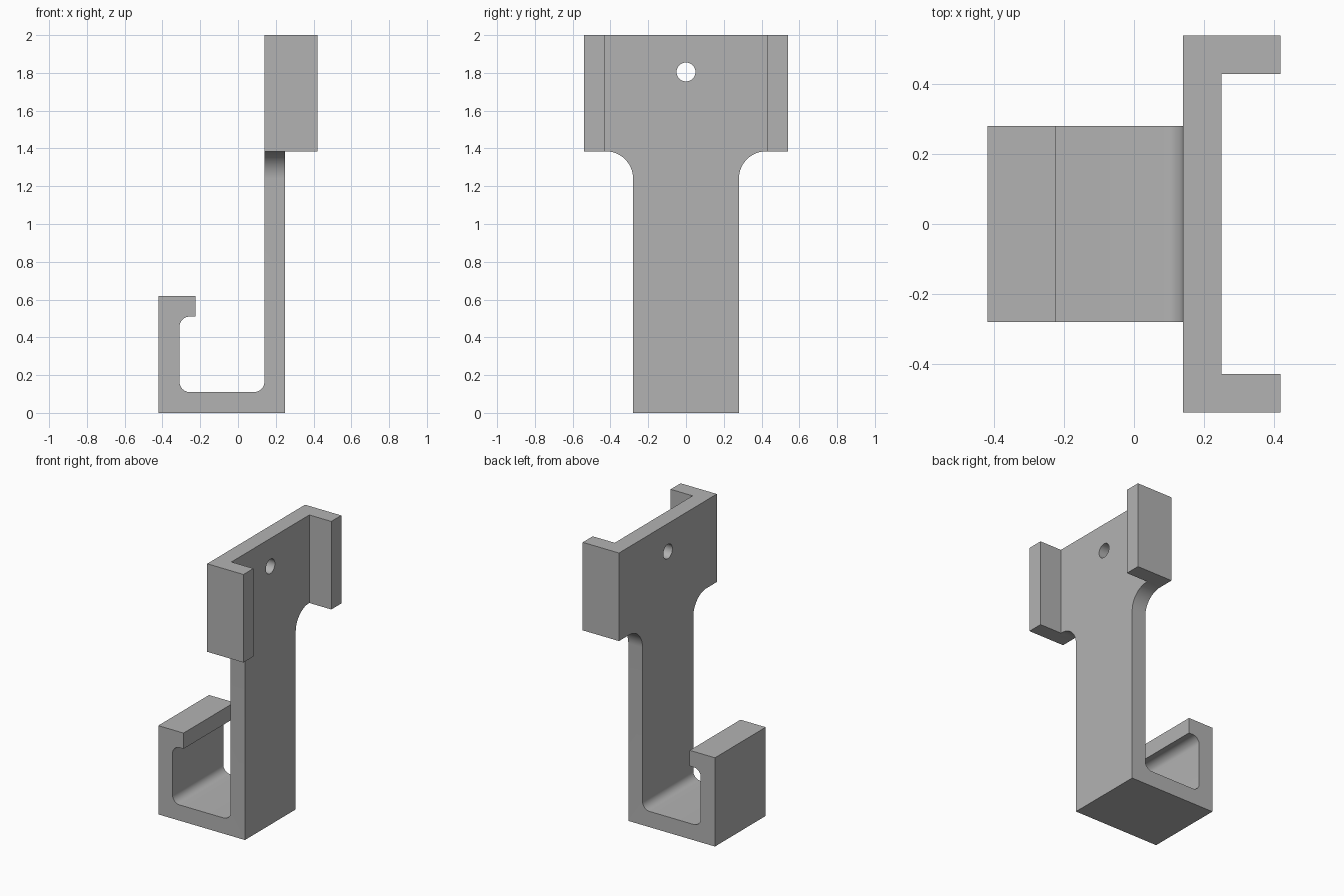
import bpy
import bmesh
from math import cos, sin, radians
from mathutils import Matrix, Vector

if "Cube" in bpy.data.objects:
    bpy.data.objects.remove(bpy.data.objects["Cube"], do_unlink=True)

grey = bpy.data.materials.new("grey_plastic")
grey.use_nodes = True
grey.diffuse_color = (0.45, 0.45, 0.45, 1)
grey.node_tree.nodes["Principled BSDF"].inputs["Base Color"].default_value = grey.diffuse_color


def arc(cx, cz, radius, start, end, steps=10):
    """Points of a fillet, angles in degrees."""
    angles = [radians(start + (end - start) * i / steps) for i in range(steps + 1)]
    return [(cx + radius * cos(a), cz + radius * sin(a)) for a in angles]


def extrude(name, profile, axis, low, high):
    """Extrude a closed (u, z) profile along the x or y axis."""
    bm = bmesh.new()
    place = (lambda u, z: (low, u, z)) if axis == "x" else (lambda u, z: (u, low, z))
    face = bm.faces.new([bm.verts.new(place(u, z)) for u, z in profile])
    side = bmesh.ops.extrude_face_region(bm, geom=[face])
    moved = [v for v in side["geom"] if isinstance(v, bmesh.types.BMVert)]
    step = high - low
    bmesh.ops.translate(bm, verts=moved,
                        vec=Vector((step, 0, 0) if axis == "x" else (0, step, 0)))
    bmesh.ops.recalc_face_normals(bm, faces=bm.faces)
    mesh = bpy.data.meshes.new(name)
    bm.to_mesh(mesh)
    bm.free()
    mesh.materials.append(grey)
    obj = bpy.data.objects.new(name, mesh)
    bpy.context.collection.objects.link(obj)
    return obj


def rectangle(u0, u1, z0, z1):
    return [(u0, z0), (u1, z0), (u1, z1), (u0, z1)]


def combine(target, tool, operation):
    """Apply a boolean and discard the tool."""
    tool.hide_render = True
    mod = target.modifiers.new(tool.name, "BOOLEAN")
    mod.operation = operation
    mod.solver = "EXACT"
    mod.object = tool
    bpy.context.view_layer.objects.active = target
    bpy.ops.object.modifier_apply(modifier=mod.name)
    bpy.data.objects.remove(tool, do_unlink=True)


# Side profile: J-shaped hook with a filleted inside and a thick back
front, lip, inner, back, flange = -0.42, -0.225, 0.14, 0.25, 0.42
wall, r = 0.11, 0.055
hook_top = 0.62
j_profile = [(front, 0), (flange, 0), (flange, 2), (inner, 2)]
j_profile += arc(inner - r, wall + r, r, 0, -90)
j_profile += arc(front + wall + r, wall + r, r, 270, 180)
j_profile += arc(front + wall + r, hook_top - wall - r, r, 180, 90)
j_profile += [(lip, hook_top - wall), (lip, hook_top), (front, hook_top)]
bracket = extrude("hook_bracket", j_profile, "y", -0.6, 0.6)

# Wide-headed outline: shank widening through fillets into the head
shank, head, shoulder, big_r = 0.28, 0.54, 1.385, 0.145
half = [(shank, -0.1)]
half += arc(shank + big_r, shoulder - big_r, big_r, 180, 90, 16)
half += [(head, shoulder), (head, 2.1)]
outline = half + [(-u, z) for u, z in reversed(half)]
combine(bracket, extrude("outline_tool", outline, "x", -0.6, 0.6), "INTERSECT")

# Channel between the two side flanges
combine(bracket, extrude("channel_tool", rectangle(-0.43, 0.43, -0.2, 2.2), "x", back, 0.7),
        "DIFFERENCE")

# Screw hole
hole = arc(0, 1.805, 0.05, 0, 360, 32)[:-1]
combine(bracket, extrude("hole_tool", hole, "x", 0, 0.35), "DIFFERENCE")

# Smooth fillets, keep edges sharp
bpy.ops.object.select_all(action="DESELECT")
bracket.select_set(True)
bpy.context.view_layer.objects.active = bracket
bpy.ops.object.shade_smooth_by_angle(angle=radians(30))
